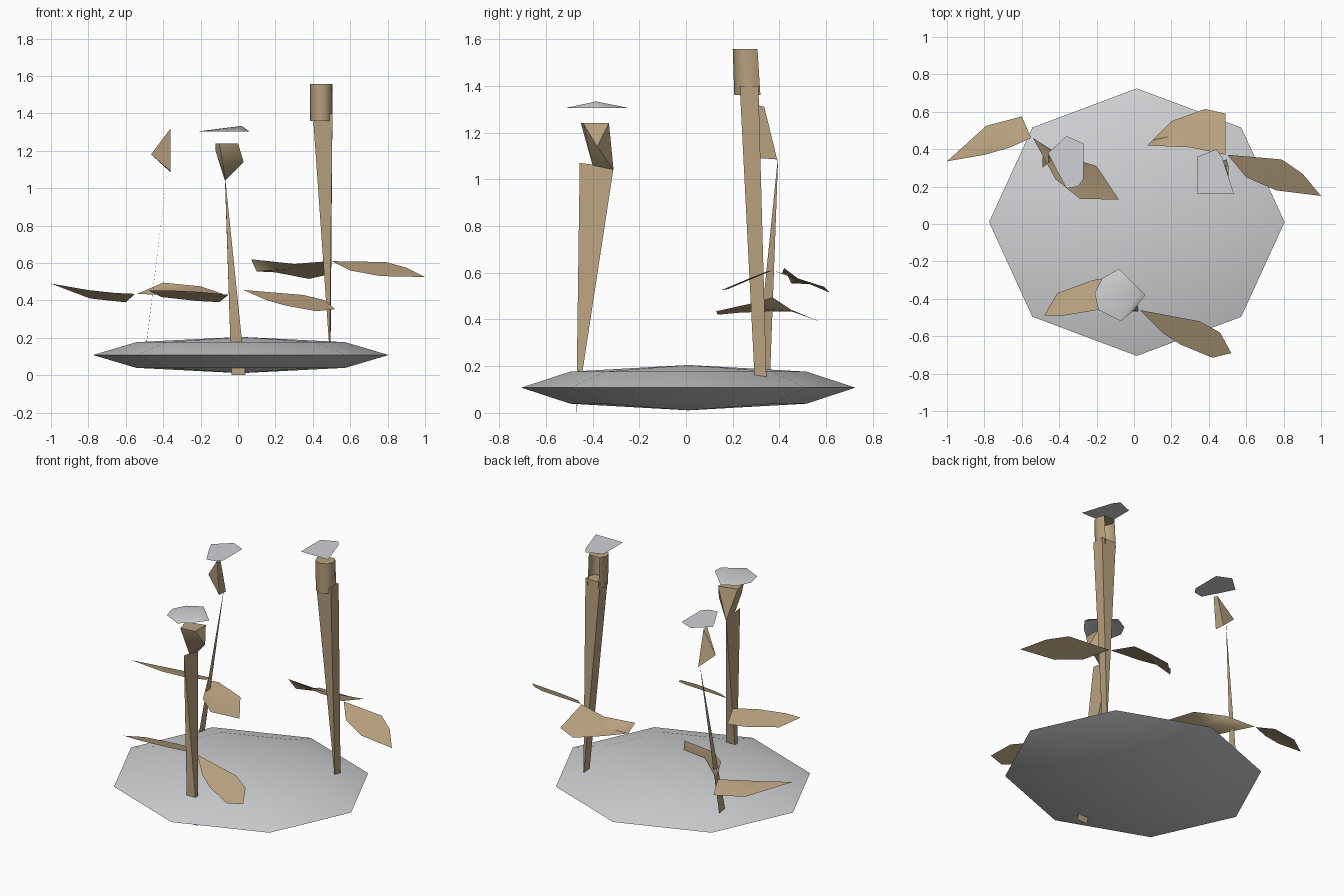
import bpy
import bmesh
from math import cos, sin, radians
from mathutils import Vector

start_cube = bpy.data.objects.get("Cube")
if start_cube:
    bpy.data.objects.remove(start_cube, do_unlink=True)


def make_material(name, colour):
    material = bpy.data.materials.new(name)
    material.use_nodes = True
    material.diffuse_color = (*colour, 1)
    shader = material.node_tree.nodes["Principled BSDF"]
    shader.inputs["Base Color"].default_value = (*colour, 1)
    shader.inputs["Roughness"].default_value = 0.8
    return material


grey = make_material("pale grey", (0.63, 0.64, 0.66))
tan = make_material("dry tan", (0.48, 0.36, 0.21))


def finish(bm, name, material, smooth_angle=None):
    mesh = bpy.data.meshes.new(name)
    bm.to_mesh(mesh)
    bm.free()
    mesh.materials.append(material)
    obj = bpy.data.objects.new(name, mesh)
    bpy.context.collection.objects.link(obj)
    if smooth_angle:
        bpy.ops.object.select_all(action="DESELECT")
        obj.select_set(True)
        bpy.context.view_layer.objects.active = obj
        bpy.ops.object.shade_smooth_by_angle(angle=radians(smooth_angle))
    return obj


def hull(name, points):
    """Solid wrapped around a few corner points."""
    bm = bmesh.new()
    for p in points:
        bm.verts.new(p)
    result = bmesh.ops.convex_hull(bm, input=bm.verts)
    spare = set(result["geom_interior"] + result["geom_unused"])
    bmesh.ops.delete(bm, geom=[g for g in spare if isinstance(g, bmesh.types.BMVert)])
    bmesh.ops.recalc_face_normals(bm, faces=bm.faces)
    return finish(bm, name, tan, 50)


def fan(name, outline, material, centre=None, up=True):
    """Thin sheet fanned from a centre point, facing up or down."""
    bm = bmesh.new()
    rim = [bm.verts.new(p) for p in outline]
    middle = sum((Vector(p) for p in outline), Vector()) / len(outline)
    hub = bm.verts.new(centre or middle)
    for a, b in zip(rim, rim[1:] + rim[:1]):
        bm.faces.new((a, b, hub))
    bm.normal_update()
    if (sum(f.normal.z * f.calc_area() for f in bm.faces) > 0) != up:
        bmesh.ops.reverse_faces(bm, faces=bm.faces)
    return finish(bm, name, material, 60)


def at_height(outline, height):
    return [(x, y, height) for x, y in outline]


def on_slope(outline, height, slope, y_start):
    return [(x, y, height + slope * (y - y_start)) for x, y in outline]


# Flattened eight-sided base
bm = bmesh.new()
bmesh.ops.create_uvsphere(bm, u_segments=8, v_segments=4, radius=1)
bmesh.ops.scale(bm, vec=(0.79, 0.715, 0.097), verts=bm.verts)
bmesh.ops.translate(bm, vec=(0.015, 0.01, 0.108), verts=bm.verts)
finish(bm, "base_dish", grey, 80)

# Front flower: twisted stem, bud and shallow cap
hull("front_stem", [(-0.035, -0.47, 0), (0.04, -0.47, 0),
                    (-0.07, -0.455, 1.07), (-0.07, -0.31, 1.05)])
hull("front_bud", [(-0.12, -0.36, 1.24), (-0.1, -0.45, 1.24), (0, -0.44, 1.24),
                   (0, -0.33, 1.24), (0.03, -0.38, 1.14), (-0.12, -0.4, 1.2),
                   (-0.07, -0.31, 1.04), (-0.07, -0.4, 1.06)])
fan("front_cap", at_height([(-0.21, -0.37), (-0.17, -0.29), (-0.08, -0.24),
                            (0.06, -0.38), (0, -0.46), (-0.07, -0.52),
                            (-0.19, -0.46)], 1.304),
    grey, centre=(0.02, -0.385, 1.333))
fan("front_leaf_left", on_slope([(0.03, -0.46), (0.35, -0.52), (0.46, -0.58),
                                 (0.52, -0.69), (0.42, -0.715), (0.25, -0.645),
                                 (0.15, -0.58)], 0.46, 0.444, -0.45), tan)
fan("front_leaf_right", on_slope([(-0.48, -0.49), (-0.41, -0.37), (-0.22, -0.3),
                                  (-0.1, -0.28), (-0.05, -0.41), (-0.2, -0.46),
                                  (-0.38, -0.49)], 0.43, -0.3, -0.41), tan)

# Tall flower: tapering stem and flat cap
hull("tall_stem", [(0.49, 0.295, 0.12), (0.495, 0.345, 0.12),
                   (0.4, 0.23, 1.4), (0.505, 0.23, 1.4),
                   (0.505, 0.31, 1.4), (0.4, 0.31, 1.4)])
fan("tall_cap", at_height([(0.44, 0.4), (0.47, 0.36), (0.535, 0.16),
                           (0.34, 0.16), (0.34, 0.36)], 1.62), grey, up=False)

# Tall bud: curved shell left open at the back
bm = bmesh.new()
rows = []
for height, back in ((1.36, 0.01), (1.557, 0)):
    row = []
    for step in range(7):
        angle = radians(130 + step * 280 / 6)
        row.append(bm.verts.new((0.445 + 0.06 * cos(angle),
                                 0.26 + back + (0.06 + back / 3) * sin(angle), height)))
    rows.append(row)
low, high = rows
for i in range(6):
    bm.faces.new((low[i], low[i + 1], high[i + 1], high[i]))
bm.faces.new(high)
finish(bm, "tall_bud", tan, 60)

fan("tall_leaf_left", [(0.5, 0.37, 0.61), (0.79, 0.345, 0.605), (0.9, 0.27, 0.575),
                       (1, 0.15, 0.525), (0.76, 0.18, 0.53), (0.6, 0.25, 0.56)], tan)
fan("tall_leaf_right", [(0.07, 0.42, 0.62), (0.1, 0.45, 0.555), (0.2, 0.55, 0.55),
                        (0.38, 0.615, 0.515), (0.49, 0.59, 0.54),
                        (0.49, 0.37, 0.61), (0.3, 0.41, 0.595)], tan)

# Slender flower: sliver stem, pointed bud and flat cap
bm = bmesh.new()
bm.faces.new([bm.verts.new(p) for p in ((-0.375, 0.395, 1.11),
                                        (-0.49, 0.3, 0.17), (-0.49, 0.36, 0.16))])
finish(bm, "slender_stem", tan)
hull("slender_bud", [(-0.36, 0.3, 1.32), (-0.36, 0.335, 1.31), (-0.465, 0.36, 1.18),
                     (-0.36, 0.39, 1.085), (-0.36, 0.32, 1.09)])
fan("slender_cap", at_height([(-0.36, 0.47), (-0.27, 0.43), (-0.27, 0.24),
                              (-0.3, 0.2), (-0.36, 0.19), (-0.42, 0.3),
                              (-0.46, 0.38)], 1.37), grey, up=False)
fan("slender_leaf_left", [(-0.54, 0.46, 0.435), (-0.4, 0.37, 0.495),
                          (-0.2, 0.31, 0.475), (-0.08, 0.13, 0.435),
                          (-0.29, 0.135, 0.42), (-0.42, 0.24, 0.43)], tan)
fan("slender_leaf_right", [(-0.55, 0.46, 0.435), (-0.6, 0.575, 0.39),
                           (-0.79, 0.525, 0.41), (-1, 0.335, 0.49),
                           (-0.8, 0.37, 0.455), (-0.66, 0.41, 0.44)], tan)
